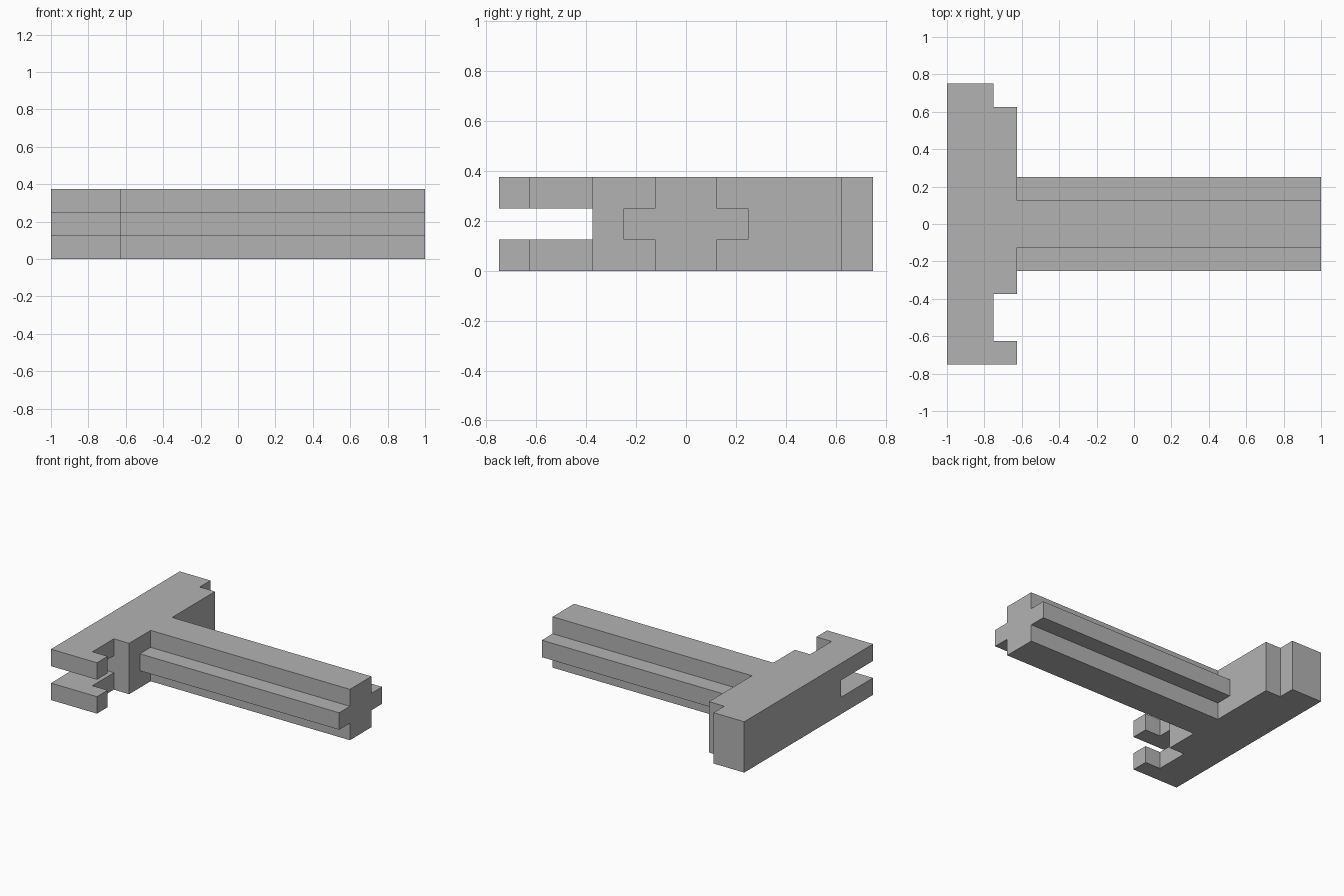
import bpy
import bmesh
from mathutils import Vector

cube = bpy.data.objects.get("Cube")
if cube:
    bpy.data.objects.remove(cube, do_unlink=True)

U = 0.125  # building module
H = 3 * U  # overall height

grey = bpy.data.materials.new("plain grey")
grey.use_nodes = True
colour = (0.45, 0.45, 0.45, 1)
grey.diffuse_color = colour
grey.node_tree.nodes["Principled BSDF"].inputs["Base Color"].default_value = colour


def prism(name, outline, sweep):
    """Extrude a closed outline along the sweep vector."""
    bm = bmesh.new()
    face = bm.faces.new([bm.verts.new(p) for p in outline])
    new = bmesh.ops.extrude_face_region(bm, geom=[face])["geom"]
    verts = [v for v in new if isinstance(v, bmesh.types.BMVert)]
    bmesh.ops.translate(bm, verts=verts, vec=Vector(sweep))
    bmesh.ops.recalc_face_normals(bm, faces=bm.faces)
    mesh = bpy.data.meshes.new(name)
    bm.to_mesh(mesh)
    bm.free()
    mesh.materials.append(grey)
    obj = bpy.data.objects.new(name, mesh)
    bpy.context.collection.objects.link(obj)
    return obj


# Crosshead: stepped plan with a hooked front end and a rebated back end
plan = [(-8, -6), (-5, -6), (-5, -5), (-6, -5), (-6, -3), (-5, -3),
        (-5, 5), (-6, 5), (-6, 6), (-8, 6)]
crosshead = prism("crosshead", [(x * U, y * U, 0) for x, y in plan], (0, 0, H))

# Slot splitting the front end into two prongs
slot = [(-9, -7), (-4, -7), (-4, -3), (-9, -3)]
cutter = prism("slot_cutter", [(x * U, y * U, U) for x, y in slot], (0, 0, U))
cutter.hide_render = True
cutter.hide_viewport = True
cut = crosshead.modifiers.new("slot", "BOOLEAN")
cut.operation = "DIFFERENCE"
cut.solver = "EXACT"
cut.object = cutter

# Beam: cross-shaped section with a tongue along each side
half = [(1, 0), (1, 1), (2, 1), (2, 2), (1, 2), (1, 3)]
section = half + [(-y, z) for y, z in reversed(half)]
prism("beam", [(-5 * U, y * U, z * U) for y, z in section], (13 * U, 0, 0))
